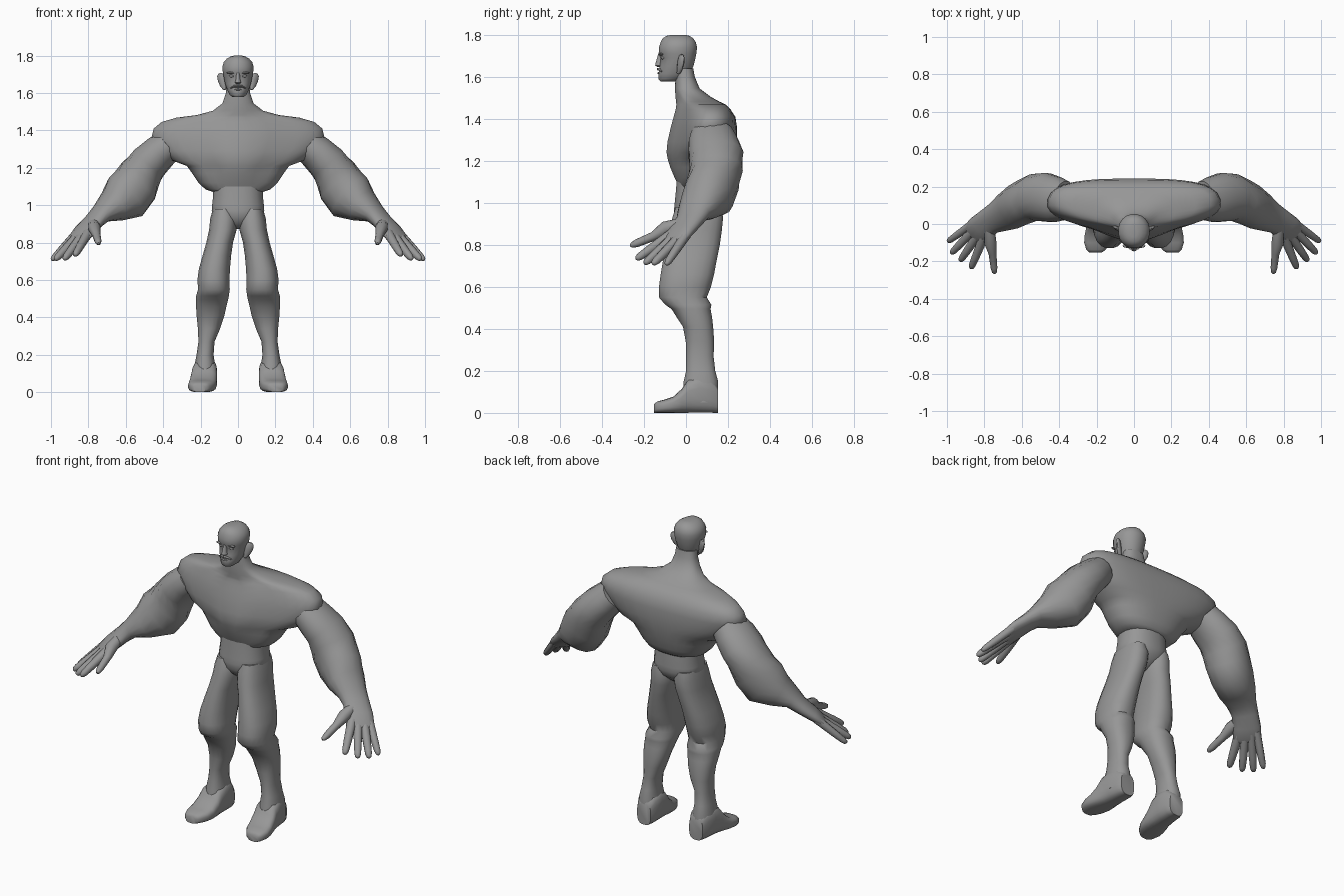
import bpy, bmesh, math
from mathutils import Vector as V

grey = bpy.data.materials.new("grey")
grey.diffuse_color = (0.31, 0.31, 0.31, 1)


def finish(name, bm, mirror, angle):
    bmesh.ops.recalc_face_normals(bm, faces=bm.faces)
    me = bpy.data.meshes.new(name)
    bm.to_mesh(me)
    bm.free()
    me.materials.append(grey)
    ob = bpy.data.objects.new(name, me)
    bpy.context.collection.objects.link(ob)
    bpy.ops.object.select_all(action='DESELECT')
    ob.select_set(True)
    bpy.context.view_layer.objects.active = ob
    bpy.ops.object.shade_smooth_by_angle(angle=math.radians(angle))
    if mirror:
        m = ob.modifiers.new("mirror", 'MIRROR')
        m.use_mirror_merge = False
    return ob


def loft(name, rings, mirror=False, seg=20, angle=50):
    """Skin rings of (centre, axis u, axis v, roundness, bend along v, front flattening)."""
    bm = bmesh.new()
    loops = []
    for c, u, v, n, bend, flat in rings:
        loop = []
        for i in range(seg):
            a = 2 * math.pi * (i + 0.5) / seg
            s, t = [math.copysign(abs(f) ** (2 / n), f) for f in (math.cos(a), math.sin(a))]
            push = bend * s * s + flat * min(1, 1.8 * abs(s)) * max(0, -t)
            loop.append(bm.verts.new(c + u * s + v * t + v.normalized() * push))
        loops.append(loop)
    for a, b in zip(loops, loops[1:]):
        for i in range(seg):
            j = (i + 1) % seg
            bm.faces.new((a[i], a[j], b[j], b[i]))
    bm.faces.new(loops[0])
    bm.faces.new(loops[-1])
    return finish(name, bm, mirror, angle)


def upright(name, rows, mirror=False, n=2.3, seg=20, angle=50):
    """Rows of z, x min, x max, y front, y back, optional bend and flattening."""
    rings = []
    for z, x0, x1, y0, y1, *b in rows:
        bend, flat = b if b else (0, 0)
        rings.append((V(((x0 + x1) / 2, (y0 + y1) / 2, z)), V(((x1 - x0) / 2, 0, 0)),
                      V((0, (y1 - y0) / 2, 0)), n, bend, flat))
    return loft(name, rings, mirror, seg, angle)


def limb(name, pts, seg=16, mirror=True, n=2.1):
    """Points of x, y, z, half width, half thickness, skinned across the path."""
    rings = []
    for i, (x, y, z, w, h) in enumerate(pts):
        p, q = pts[max(i - 1, 0)], pts[min(i + 1, len(pts) - 1)]
        t = (V(q[:3]) - V(p[:3])).normalized()
        side = V((t.y, -t.x, 0)).normalized()
        rings.append((V((x, y, z)), side * w, t.cross(side).normalized() * h, n, 0, 0))
    return loft(name, rings, mirror, seg)


def blob(name, loc, size, mirror=False):
    bm = bmesh.new()
    bmesh.ops.create_uvsphere(bm, u_segments=12, v_segments=8, radius=1)
    for v in bm.verts:
        v.co = V([v.co[k] * size[k] + loc[k] for k in range(3)])
    return finish(name, bm, mirror, 60)


# torso, shoulders and neck in one skin, ridged at the breastbone
torso = [(1.07, .13, -.03, .17, 0, 0), (1.085, .175, -.04, .19, 0, .01),
         (1.12, .212, -.06, .205, 0, .02), (1.17, .245, -.085, .22, .005, .035),
         (1.21, .275, -.10, .23, .01, .045), (1.24, .355, -.108, .235, .02, .055),
         (1.29, .41, -.105, .242, .025, .06), (1.36, .465, -.088, .243, .03, .055),
         (1.41, .452, -.073, .235, .035, .05), (1.445, .41, -.062, .212, .035, .045),
         (1.468, .33, -.057, .19, .025, .04), (1.482, .22, -.055, .16, .02, .025),
         (1.505, .135, -.053, .118, .01, .01), (1.545, .083, -.053, .065, 0, 0),
         (1.60, .065, -.05, .042, 0, 0), (1.64, .06, -.05, .035, 0, 0)]
upright("torso", [(z, -w, w, a, b, k, f) for z, w, a, b, k, f in torso], n=2.4, seg=32)

# waist and hips
upright("hips", [(z, -w, w, a, b) for z, w, a, b in [
    (.872, .025, .0, .09), (.90, .065, -.035, .13), (.935, .125, -.056, .168),
    (.97, .142, -.058, .18), (1.0, .14, -.055, .18), (1.05, .134, -.05, .178),
    (1.11, .135, -.045, .175)]])

# legs: boot shaft, flared trouser knee, thigh
upright("leg", [
    (.05, .115, .238, -.02, .150), (.15, .123, .232, -.012, .154), (.20, .130, .222, .0, .14),
    (.27, .125, .212, .0, .132), (.34, .095, .215, -.002, .135), (.41, .072, .222, -.015, .13),
    (.455, .062, .225, -.045, .125), (.495, .052, .225, -.07, .118), (.515, .048, .225, -.10, .122),
    (.55, .043, .214, -.13, .10), (.60, .045, .218, -.13, .12), (.66, .042, .21, -.122, .135),
    (.73, .036, .190, -.11, .148), (.80, .026, .170, -.095, .162), (.87, .006, .155, -.08, .172),
    (.93, .002, .149, -.066, .178), (.98, .02, .135, -.05, .17)], mirror=True)

# feet, turned slightly outward
foot = [(.152, .172, .045, .13), (.12, .173, .06, .17), (.06, .176, .065, .18),
        (.01, .180, .069, .16), (-.02, .184, .072, .115), (-.06, .190, .074, .078),
        (-.10, .197, .07, .064), (-.138, .203, .052, .054), (-.152, .205, .034, .042)]
loft("foot", [(V((x, y, h / 2)), V((w, 0, 0)), V((0, 0, h / 2)), 3, 0, 0) for y, x, w, h in foot],
     mirror=True)

# arms down to the knuckles
limb("arm", [
    (.37, .125, 1.325, .105, .088), (.415, .13, 1.285, .122, .095), (.475, .143, 1.228, .132, .104),
    (.522, .143, 1.165, .128, .116), (.552, .133, 1.105, .122, .13), (.60, .112, 1.045, .117, .137),
    (.665, .072, .997, .106, .092), (.73, .037, .955, .084, .052), (.77, .017, .915, .074, .042),
    (.815, -.022, .868, .078, .036), (.85, -.058, .825, .078, .026), (.862, -.07, .812, .066, .016)])

# fingers and thumb
for name, a, b, r in [
        ("little_finger", (.885, -.015, .825), (.996, -.095, .706), .020),
        ("ring_finger", (.870, -.045, .82), (.978, -.158, .708), .022),
        ("middle_finger", (.845, -.075, .82), (.930, -.198, .710), .022),
        ("index_finger", (.815, -.098, .83), (.872, -.238, .732), .022),
        ("thumb", (.770, -.035, .89), (.745, -.266, .795), .022)]:
    a, b = V(a), V(b)
    base = a - (b - a) * .2
    pts = [(*base.lerp(b, f), r * k, r * k) for f, k in
           [(0, 1.2), (.3, 1.1), (.6, 1), (.88, .85), (.97, .6), (1.0, .25)]]
    if name == "thumb":
        pts[1] = (.768, -.10, .878, .034, .034)
    limb(name, pts, seg=10)

# head
upright("head", [(z, -w, w, a, b) for z, w, a, b in [
    (1.578, .03, -.122, -.05), (1.59, .045, -.132, -.01), (1.615, .057, -.132, .02),
    (1.65, .07, -.126, .036), (1.69, .078, -.121, .046), (1.71, .082, -.131, .05),
    (1.74, .085, -.130, .054), (1.765, .077, -.122, .048), (1.783, .061, -.112, .036),
    (1.795, .04, -.095, .018), (1.80, .02, -.07, .0)]], n=2.1)

# face details
upright("nose", [(1.648, -.010, .010, -.138, -.10), (1.655, -.018, .018, -.147, -.10),
                 (1.668, -.013, .013, -.144, -.10), (1.71, -.008, .008, -.132, -.10)], seg=10)
limb("ear", [(.070, -.035, 1.618, .010, .008), (.079, -.03, 1.64, .012, .018),
             (.088, -.024, 1.67, .012, .024), (.095, -.02, 1.695, .010, .02),
             (.098, -.018, 1.705, .005, .01)], seg=10)
blob("eye", (.033, -.110, 1.69), (.015, .010, .007), mirror=True)
blob("eyebrow", (.035, -.117, 1.708), (.026, .011, .006), mirror=True)
limb("moustache", [(.0, -.130, 1.637, .010, .007), (.02, -.127, 1.636, .010, .006),
                   (.040, -.116, 1.626, .004, .003)], seg=8)
blob("lower_lip", (0, -.128, 1.618), (.018, .009, .005))
